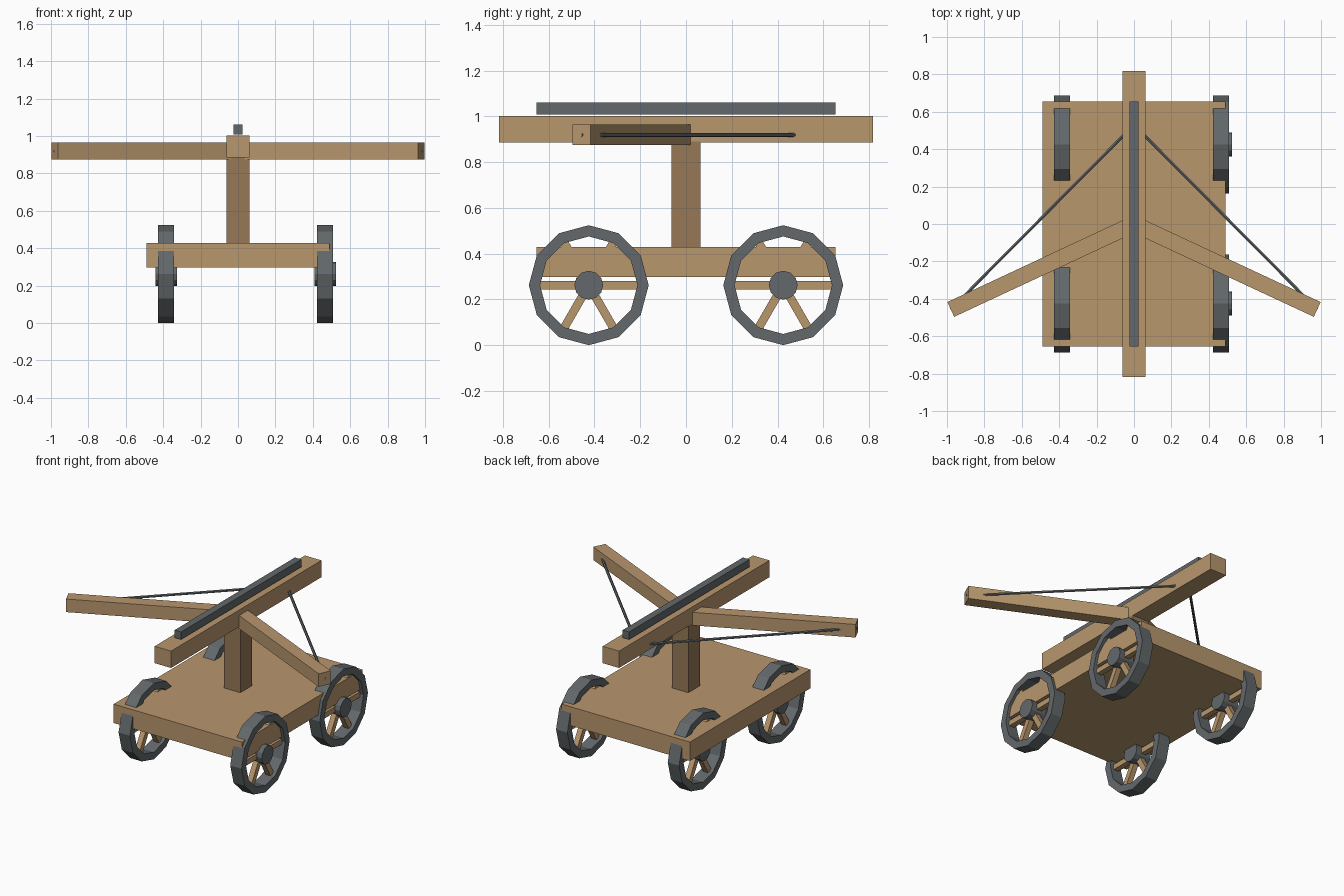
import bpy, bmesh
from math import pi, sin, cos, radians
from mathutils import Vector, Matrix

if "Cube" in bpy.data.objects:
    bpy.data.objects.remove(bpy.data.objects["Cube"])


def material(name, rgb):
    m = bpy.data.materials.new(name)
    m.diffuse_color = (*rgb, 1)
    m.use_nodes = True
    m.node_tree.nodes["Principled BSDF"].inputs["Base Color"].default_value = m.diffuse_color
    return m


WOOD = material("wood", (0.48, 0.31, 0.155))
DARK_WOOD = material("dark_wood", (0.31, 0.19, 0.095))
IRON = material("iron", (0.125, 0.14, 0.147))


def finish(name, bm, mat):
    bmesh.ops.recalc_face_normals(bm, faces=bm.faces)
    me = bpy.data.meshes.new(name)
    bm.to_mesh(me)
    bm.free()
    me.materials.append(mat)
    ob = bpy.data.objects.new(name, me)
    bpy.context.collection.objects.link(ob)
    return ob


def box(name, size, loc, mat, rot=Matrix()):
    bm = bmesh.new()
    m = Matrix.Translation(loc) @ rot @ Matrix.Diagonal((*size, 1))
    bmesh.ops.create_cube(bm, size=1, matrix=m)
    return finish(name, bm, mat)


def rod(name, a, b, radius, sides, mat):
    a, b = Vector(a), Vector(b)
    d = b - a
    m = Matrix.Translation((a + b) / 2) @ d.to_track_quat('Z', 'Y').to_matrix().to_4x4()
    bm = bmesh.new()
    bmesh.ops.create_cone(bm, cap_ends=True, segments=sides, radius1=radius,
                          radius2=radius, depth=d.length, matrix=m)
    return finish(name, bm, mat)


def rim(name, centre, r_out, r_in, width, mat, n=12):
    # square-section ring around the x axis
    bm = bmesh.new()
    c = Vector(centre)
    section = [(r_out, -width / 2), (r_out, width / 2), (r_in, width / 2), (r_in, -width / 2)]
    rings = [[bm.verts.new(c + Vector((x, r * cos(2 * pi * i / n), r * sin(2 * pi * i / n))))
              for r, x in section] for i in range(n)]
    for i in range(n):
        p, q = rings[i], rings[(i + 1) % n]
        for k in range(4):
            l = (k + 1) % 4
            bm.faces.new((p[k], p[l], q[l], q[k]))
    return finish(name, bm, mat)


# deck, post, stock and bolt rail
box("deck", (0.977, 1.308, 0.13), (0, 0, 0.363), WOOD)
box("post", (0.125, 0.128, 0.50), (0, 0, 0.64), DARK_WOOD)
box("stock", (0.125, 1.634, 0.116), (0, 0, 0.944), WOOD)
box("bolt_rail", (0.049, 1.308, 0.052), (0, 0, 1.035), IRON)

# bow arms swept back, with strings running from the tips to the stock
ARM, ANGLE, BOW_Z = 1.081, radians(25), 0.919
for side, s in (("left", -1), ("right", 1)):
    tip = Vector((s * ARM * cos(ANGLE), -ARM * sin(ANGLE), BOW_Z))
    box(f"bow_arm_{side}", (ARM, 0.087, 0.09), (tip.x / 2, tip.y / 2, BOW_Z), WOOD,
        Matrix.Rotation(-s * ANGLE, 4, 'Z'))
    rod(f"bow_string_{side}", tip, (0, 0.53, BOW_Z), 0.009, 6, IRON)

# wheels: rim, hub and six spokes
R = 0.262
for end, y in (("front", -0.425), ("rear", 0.425)):
    for side, x in (("left", -0.385), ("right", 0.465)):
        tag = f"{end}_{side}"
        rim(f"wheel_rim_{tag}", (x, y, R), R, 0.213, 0.086, IRON)
        rod(f"wheel_hub_{tag}", (x - 0.056, y, R), (x + 0.058, y, R), 0.063, 12, IRON)
        for k in range(3):
            box(f"wheel_spoke_{tag}_{k + 1}", (0.037, 0.44, 0.037), (x, y, R), WOOD,
                Matrix.Rotation(k * pi / 3, 4, 'X'))
